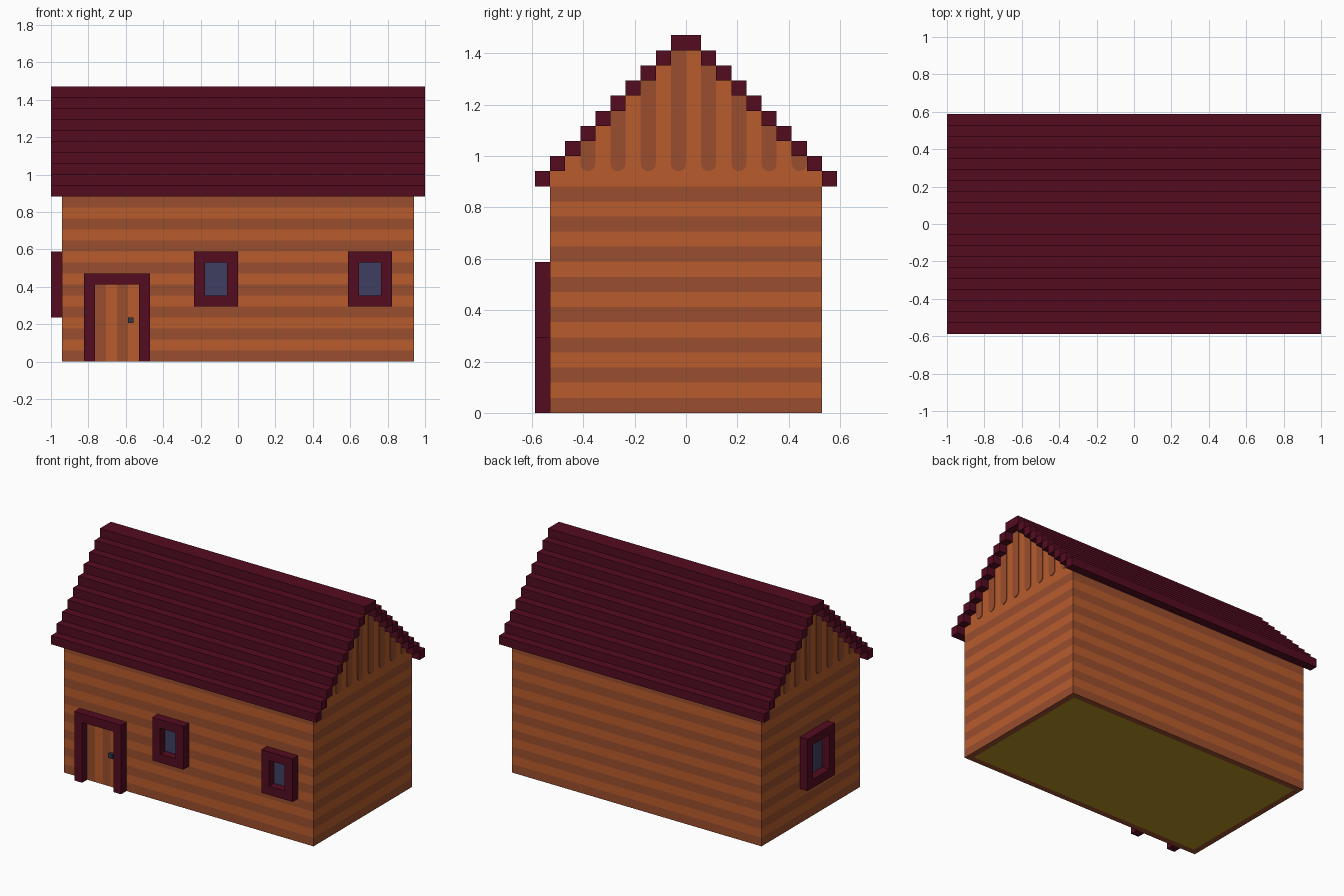
import bpy, bmesh, math
from mathutils import Vector

if "Cube" in bpy.data.objects:
    bpy.data.objects.remove(bpy.data.objects["Cube"], do_unlink=True)

U = 2 / 34        # one building block
T = 0.004         # thickness of painted plates


def material(name, rgb):
    col = [(c / 255 / 12.92) if c < 11 else ((c / 255 + 0.055) / 1.055) ** 2.4 for c in rgb] + [1]
    m = bpy.data.materials.new(name)
    m.use_nodes = True
    m.diffuse_color = col
    bsdf = next(n for n in m.node_tree.nodes if n.type == 'BSDF_PRINCIPLED')
    bsdf.inputs["Base Color"].default_value = col
    bsdf.inputs["Roughness"].default_value = 0.9
    return m


LIGHT = material("light_wood", (184, 92, 44))
DARK = material("dark_wood", (154, 78, 46))
RED = material("dark_red", (84, 12, 32))
GLASS = material("window_glass", (62, 62, 98))
METAL = material("knob_metal", (52, 56, 72))
OLIVE = material("olive_floor", (182, 148, 36))


def finish(name, bm, *mats):
    bmesh.ops.recalc_face_normals(bm, faces=bm.faces)
    me = bpy.data.meshes.new(name)
    bm.to_mesh(me)
    bm.free()
    for m in mats:
        me.materials.append(m)
    ob = bpy.data.objects.new(name, me)
    bpy.context.collection.objects.link(ob)
    return ob


def add_box(bm, lo, hi):
    """Box between two corners given in blocks."""
    lo, hi = Vector(lo) * U, Vector(hi) * U
    verts = bmesh.ops.create_cube(bm, size=1)["verts"]
    for v in verts:
        v.co = [(lo[i] + hi[i]) / 2 + v.co[i] * (hi[i] - lo[i]) for i in range(3)]


def boxes(name, mat, *pairs):
    bm = bmesh.new()
    for lo, hi in pairs:
        add_box(bm, lo, hi)
    return finish(name, bm, mat)


def add_prism(bm, yz, x0, x1):
    """Extrude a y-z outline (metres) along x."""
    face = bm.faces.new([bm.verts.new((x0, y, z)) for y, z in yz])
    ext = bmesh.ops.extrude_face_region(bm, geom=[face])["geom"]
    for v in ext:
        if isinstance(v, bmesh.types.BMVert):
            v.co.x = x1


# Striped walls with the floor inset in the underside
bm = bmesh.new()
add_box(bm, (-16, -9, 0), (16, 9, 15))
for k in range(1, 15):
    bmesh.ops.bisect_plane(bm, geom=bm.verts[:] + bm.edges[:] + bm.faces[:],
                           plane_co=(0, 0, k * U), plane_no=(0, 0, 1))
for f in bm.faces:
    row = int(f.calc_center_median().z / U)
    f.material_index = 1 if row % 2 == 0 else 0
bm.normal_update()
bottom = min(bm.faces, key=lambda f: f.calc_center_median().z)
bmesh.ops.inset_region(bm, faces=[bottom], thickness=U)
bottom.material_index = 2
finish("striped_walls", bm, LIGHT, DARK, OLIVE)

# Stepped gable block under the roof
half = []
for k in range(9):
    half += [((9 - k) * U, (15 + k) * U), ((9 - k) * U, (16 + k) * U)]
bm = bmesh.new()
add_prism(bm, half + [(-y, z) for y, z in reversed(half)], -16 * U, 16 * U)
finish("gable_block", bm, LIGHT)

# Round-ended vertical stripes on both gables
for side, label in ((1, "left"), (-1, "right")):
    bm = bmesh.new()
    for j in range(-7, 8, 2):
        reach = max(abs(j), abs(j + 1))
        top = (25 - reach) * U
        r, yc = U / 2, (j + 0.5) * U
        arc = [(yc + r * math.cos(a), 16.5 * U + r * math.sin(a))
               for a in (math.pi + math.pi * i / 8 for i in range(9))]
        outline = arc + [(yc + r, top), (yc - r, top)]
        add_prism(bm, [(side * y, z) for y, z in outline],
                  side * 16 * U, side * (16 * U + T))
    finish(label + "_gable_stripes", bm, DARK)

# Stair-stepped roof beams and ridge
beams = [((-17, -1, 24), (17, 1, 25))]
for k in range(9):
    beams += [((-17, 9 - k, 15 + k), (17, 10 - k, 16 + k)),
              ((-17, k - 10, 15 + k), (17, k - 9, 16 + k))]
boxes("roof", RED, *beams)


def frame_boxes(a0, a1, z0, z1, place, sill=True):
    """Bars of a one-block frame; place maps (along, z, out) to xyz."""
    bars = [(a0, a0 + 1, z0, z1), (a1 - 1, a1, z0, z1), (a0 + 1, a1 - 1, z1 - 1, z1)]
    if sill:
        bars.append((a0 + 1, a1 - 1, z0, z0 + 1))
    return [(place(p, r, 0), place(q, s, 1)) for p, q, r, s in bars]


def on_front(a, z, out):
    return (a, -9 - out, z)


def on_side(a, z, out):
    return (-16 - out, a, z)


# Windows
for name, a0, a1, z0, z1, place in (("front_window_right", -4, 0, 5, 10, on_front),
                                    ("front_window_left", 10, 14, 5, 10, on_front),
                                    ("side_window", -3, 2, 4, 10, on_side)):
    boxes(name + "_frame", RED, *frame_boxes(a0, a1, z0, z1, place))
    boxes(name + "_glass", GLASS,
          (place(a0 + 1, z0 + 1, 0), place(a1 - 1, z1 - 1, T / U)))

# Door with frame, planks and knob
boxes("door_frame", RED, *frame_boxes(-14, -8, 0, 8, on_front, sill=False))
for i in range(4):
    boxes("door_plank_%d" % (i + 1), LIGHT if i % 2 else DARK,
          (on_front(-13 + i, 0, 0), on_front(-12 + i, 7, T / U)))
boxes("door_knob", METAL, (on_front(-10, 3.5, 0), on_front(-9.5, 4, 0.5)))
